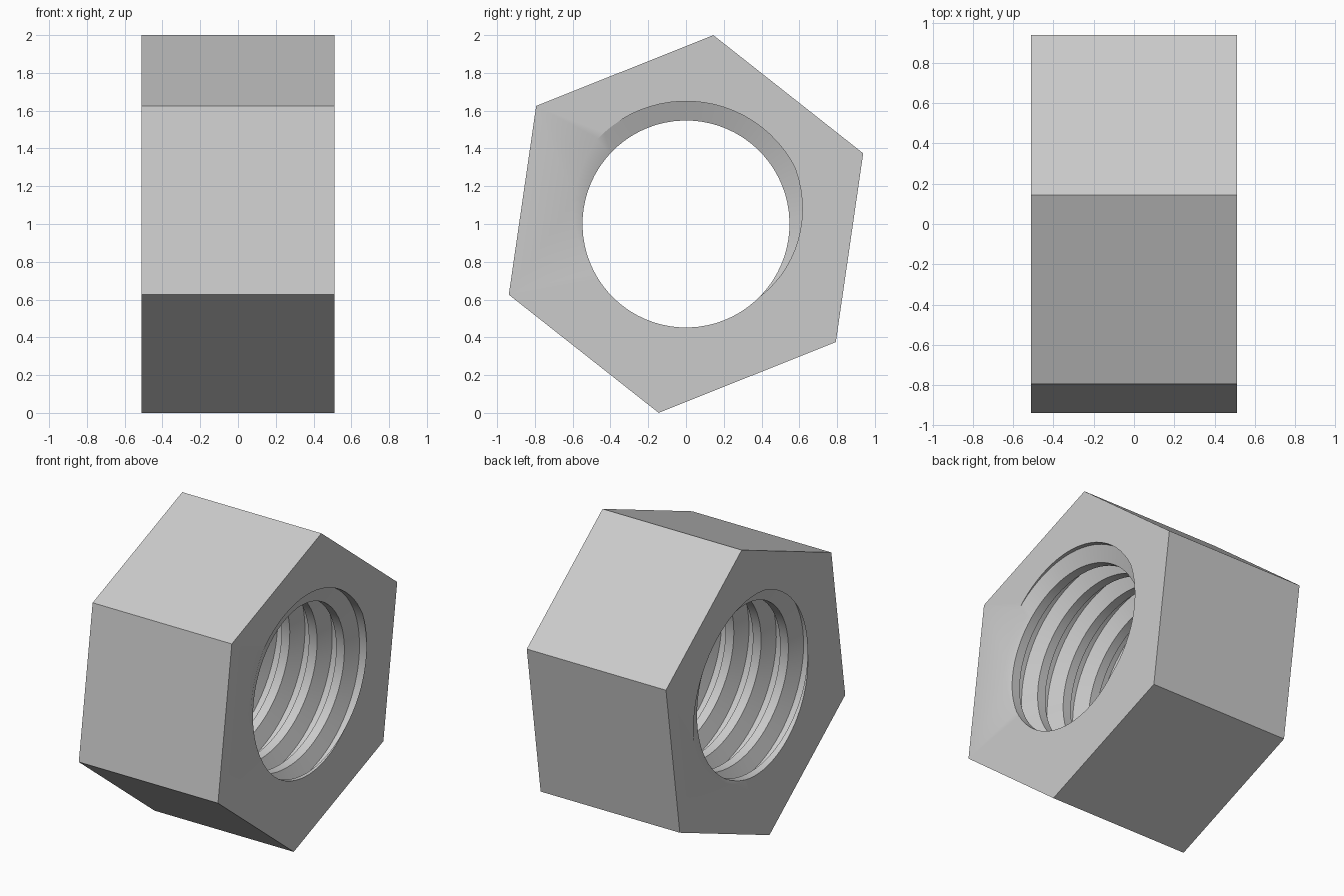
import bpy, bmesh, math

if "Cube" in bpy.data.objects:
    bpy.data.objects.remove(bpy.data.objects["Cube"])

HALF = 0.51          # half length along x
HEX_R = 1.01         # corner radius
CREST, ROOT = 0.548, 0.65
PITCH = 0.2
SEG = 72
START = math.radians(81.75)

mat = bpy.data.materials.new("steel grey")
mat.diffuse_color = (0.6, 0.6, 0.6, 1)
mat.use_nodes = True
mat.node_tree.nodes["Principled BSDF"].inputs["Base Color"].default_value = mat.diffuse_color

bm = bmesh.new()

# Threaded bore: a trapezoid profile swept along a helix, longer than the nut
profile = [(-0.07, CREST), (-0.03, ROOT), (0.03, ROOT), (0.07, CREST)]
turns = range(-5, 6)
columns = []
for j in range(SEG + 1):
    a = START + math.tau * j / SEG
    shift = HALF + PITCH * j / SEG
    col = []
    for t in turns:
        for dx, r in profile:
            x = shift + (t - 3) * PITCH + dx
            col.append(bm.verts.new((x, r * math.cos(a), 1 + r * math.sin(a))))
    columns.append(col)
for c0, c1 in zip(columns, columns[1:]):
    for i in range(len(c0) - 1):
        bm.faces.new((c0[i], c0[i + 1], c1[i + 1], c1[i]))
bmesh.ops.remove_doubles(bm, verts=bm.verts[:], dist=1e-4)

# Trim the bore flush with both end faces
for side in (-1, 1):
    bmesh.ops.bisect_plane(bm, geom=bm.verts[:] + bm.edges[:] + bm.faces[:],
                           plane_co=(side * HALF, 0, 0), plane_no=(side, 0, 0),
                           clear_outer=True)
bmesh.ops.remove_doubles(bm, verts=bm.verts[:], dist=1e-4)
rims = {s: [e for e in bm.edges if e.is_boundary
            and all(abs(v.co.x - s * HALF) < 1e-3 for v in e.verts)] for s in (-1, 1)}

# Hexagonal outer walls
rings = {}
for s in (-1, 1):
    rings[s] = [bm.verts.new((s * HALF, HEX_R * math.cos(START + k * math.pi / 3),
                              1 + HEX_R * math.sin(START + k * math.pi / 3)))
                for k in range(6)]
for k in range(6):
    n = (k + 1) % 6
    bm.faces.new((rings[-1][k], rings[-1][n], rings[1][n], rings[1][k]))

# End faces between the hexagon and the bore
for s in (-1, 1):
    outer = [bm.edges.get((rings[s][k], rings[s][(k + 1) % 6])) for k in range(6)]
    bmesh.ops.triangle_fill(bm, use_beauty=True, use_dissolve=False,
                            edges=outer + rims[s], normal=(s, 0, 0))
bmesh.ops.recalc_face_normals(bm, faces=bm.faces[:])

mesh = bpy.data.meshes.new("hex_nut")
bm.to_mesh(mesh)
bm.free()
mesh.materials.append(mat)
nut = bpy.data.objects.new("hex_nut", mesh)
bpy.context.collection.objects.link(nut)
bpy.context.view_layer.objects.active = nut
nut.select_set(True)
bpy.ops.object.shade_smooth_by_angle(angle=math.radians(25))
